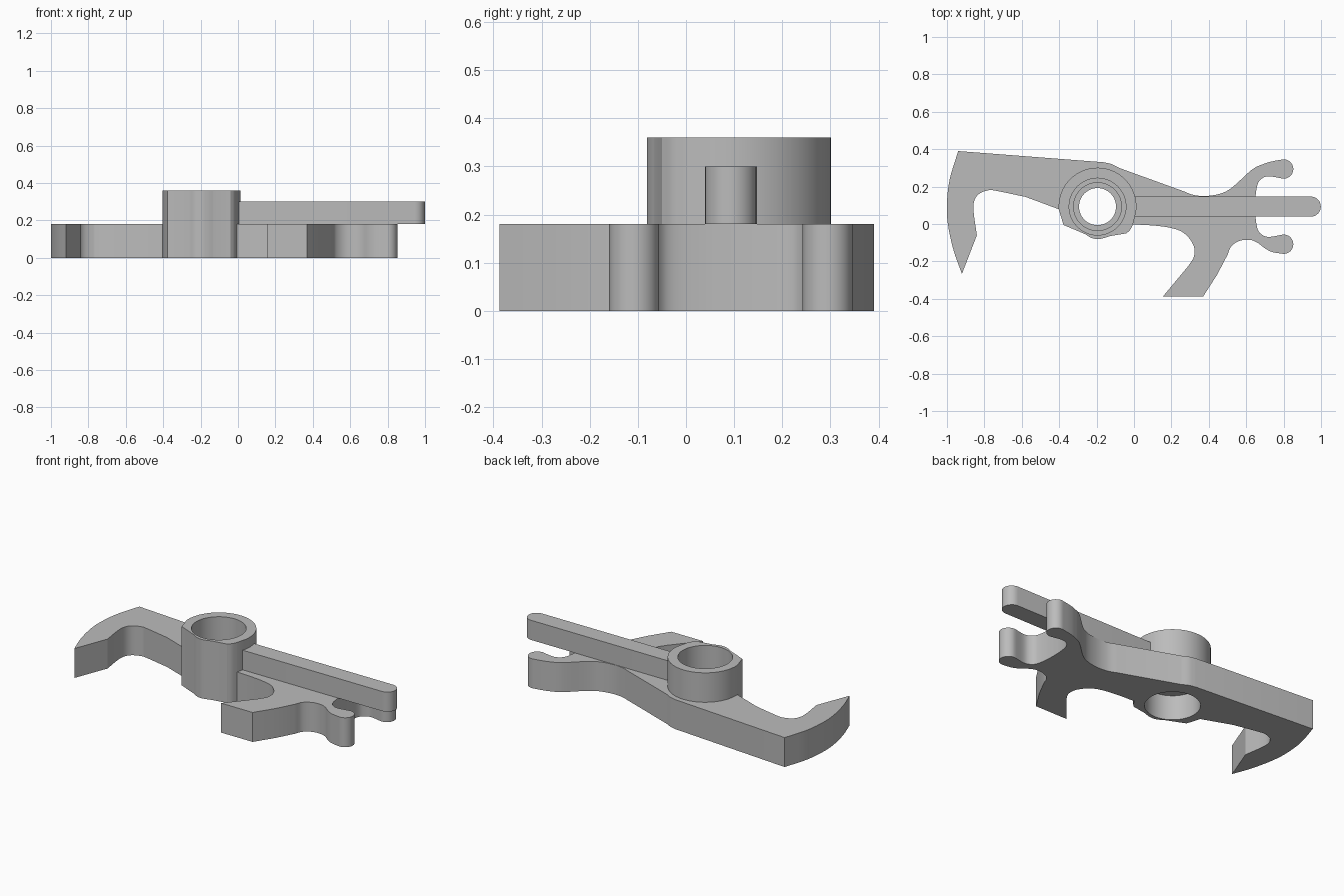
import bpy, bmesh, math
from mathutils import Vector

if "Cube" in bpy.data.objects:
    bpy.data.objects.remove(bpy.data.objects["Cube"])

GREY = (0.5, 0.5, 0.5, 1)
grey = bpy.data.materials.new("plain grey")
grey.use_nodes = True
grey.diffuse_color = GREY
grey.node_tree.nodes["Principled BSDF"].inputs["Base Color"].default_value = GREY

AXIS = 0.093                      # shared centre line of hub, arm and prongs
HUB = (-0.195, AXIS)
DECK, TOP = 0.18, 0.36


def curve(points, steps=5):
    """Smooth run of points through the given ones."""
    p = [Vector(q) for q in points]
    p = [p[0] * 2 - p[1]] + p + [p[-1] * 2 - p[-2]]
    out = []
    for a, b, c, d in zip(p, p[1:], p[2:], p[3:]):
        t1 = (c - a) / 2
        t2 = (d - b) / 2
        for i in range(steps):
            t = i / steps
            out.append(b * (2*t**3 - 3*t*t + 1) + t1 * (t**3 - 2*t*t + t)
                       + c * (3*t*t - 2*t**3) + t2 * (t**3 - t*t))
    return out + [p[-2]]


def arc(centre, radius, start, end, steps=12):
    angles = [math.radians(start + (end - start) * i / steps) for i in range(steps + 1)]
    return [Vector((centre[0] + radius * math.cos(a),
                    centre[1] + radius * math.sin(a))) for a in angles]


def flip(points):
    return [(x, 2 * AXIS - y) for x, y in reversed(points)]


def finish(name, bm):
    bmesh.ops.recalc_face_normals(bm, faces=bm.faces)
    mesh = bpy.data.meshes.new(name)
    bm.to_mesh(mesh)
    bm.free()
    mesh.materials.append(grey)
    obj = bpy.data.objects.new(name, mesh)
    bpy.context.collection.objects.link(obj)
    return obj


def slab(name, outline, low, high):
    """Extrude a closed outline upwards."""
    bm = bmesh.new()
    verts = []
    for x, y in outline:
        if not verts or (verts[-1].co.xy - Vector((x, y))).length > 0.002:
            verts.append(bm.verts.new((x, y, low)))
    if (verts[0].co - verts[-1].co).length < 0.002:
        bm.verts.remove(verts.pop())
    face = bm.faces.new(verts)
    moved = bmesh.ops.extrude_face_region(bm, geom=[face])["geom"]
    bmesh.ops.translate(bm, vec=(0, 0, high - low),
                        verts=[v for v in moved if isinstance(v, bmesh.types.BMVert)])
    return finish(name, bm)


def lathe(name, profile, segments=48):
    """Spin a radius and height profile about the hub axis."""
    bm = bmesh.new()
    verts = [bm.verts.new((HUB[0] + r, HUB[1], z)) for r, z in profile]
    edges = [bm.edges.new(pair) for pair in zip(verts, verts[1:])]
    bmesh.ops.spin(bm, geom=verts + edges, cent=(*HUB, 0), axis=(0, 0, 1),
                   angle=math.tau, steps=segments)
    bmesh.ops.remove_doubles(bm, verts=bm.verts, dist=0.0005)
    return finish(name, bm)


def subtract(obj, cutter):
    mod = obj.modifiers.new("cut", "BOOLEAN")
    mod.operation, mod.solver, mod.object = "DIFFERENCE", "EXACT", cutter
    bpy.context.view_layer.objects.active = obj
    bpy.ops.object.modifier_apply(modifier=mod.name)


# Outline of the flat claw plate, run by run
back_edge = [(-0.94, 0.39)] + curve([(-0.16, 0.33), (-0.12, 0.32), (-0.08, 0.3)])
back_prong = curve([(0.265, 0.175), (0.32, 0.155), (0.39, 0.15), (0.47, 0.165), (0.53, 0.2),
                    (0.63, 0.29), (0.69, 0.32), (0.74, 0.335), (0.8, 0.346)])
back_tip = arc((0.8, 0.294), 0.052, 90, -90)
fork = curve([(0.8, 0.242), (0.72, 0.255), (0.68, 0.24), (0.66, 0.21), (0.65, 0.15), (0.648, AXIS)])
front_tip = flip(back_tip)
front_prong = curve([(0.8, -0.16), (0.74, -0.15), (0.7, -0.13), (0.66, -0.1), (0.62, -0.085),
                     (0.565, -0.09), (0.52, -0.12), (0.5, -0.165)])
foot = [(0.445, -0.27), (0.37, -0.387), (0.155, -0.387)]
underside = curve([(0.29, -0.225), (0.32, -0.175), (0.32, -0.12), (0.285, -0.065),
                   (0.23, -0.03), (0.125, -0.01), (-0.05, 0)])
through_hub = [(-0.195, 0.04), (-0.38, 0.07), (-0.405, 0.08)]
hook_inside = curve([(-0.58, 0.145), (-0.74, 0.178), (-0.78, 0.18), (-0.83, 0.16),
                     (-0.855, 0.12), (-0.857, 0.06), (-0.84, -0.06)])
hook_outside = curve([(-0.92, -0.267), (-0.965, -0.14), (-0.995, 0), (-1, 0.11),
                      (-0.985, 0.24), (-0.94, 0.39)])
plate = slab("claw_plate", back_edge + back_prong + back_tip + fork + flip(fork) + front_tip
             + front_prong + foot + underside + through_hub + hook_inside + hook_outside, 0, DECK)

# Hub with a flattened front
hub_outline = arc(HUB, 0.208, -7, 184, 40) + [(-0.377, -0.005)]
hub_outline += curve([(-0.26, -0.055), (-0.23, -0.073), (-0.195, -0.081), (-0.16, -0.075), (-0.13, -0.065)])
hub_outline += curve([(-0.04, -0.05), (-0.02, -0.03), (-0.005, 0)])
hub = slab("hub", hub_outline, 0, TOP)

# Straight arm lying on the plate
arm_tip = arc((0.945, AXIS), 0.054, -90, 90)
arm = slab("arm", arm_tip + [(-0.03, AXIS + 0.054), (-0.03, AXIS - 0.054)], DECK, 0.3)

# Hub footprint removed from the plate, then the stepped bore from the hub
subtract(plate, hub)
bore = lathe("bore_cutter", [(0, -0.1), (0.152, -0.1), (0.152, 0.15), (0.099, 0.15), (0.099, 0.165),
                             (0.128, 0.165), (0.128, 0.175), (0.152, 0.175), (0.152, 0.5), (0, 0.5)])
subtract(hub, bore)
bpy.data.objects.remove(bore)

for obj in (plate, hub, arm):
    bpy.ops.object.select_all(action="DESELECT")
    obj.select_set(True)
    bpy.context.view_layer.objects.active = obj
    bpy.ops.object.shade_smooth_by_angle(angle=math.radians(25))
